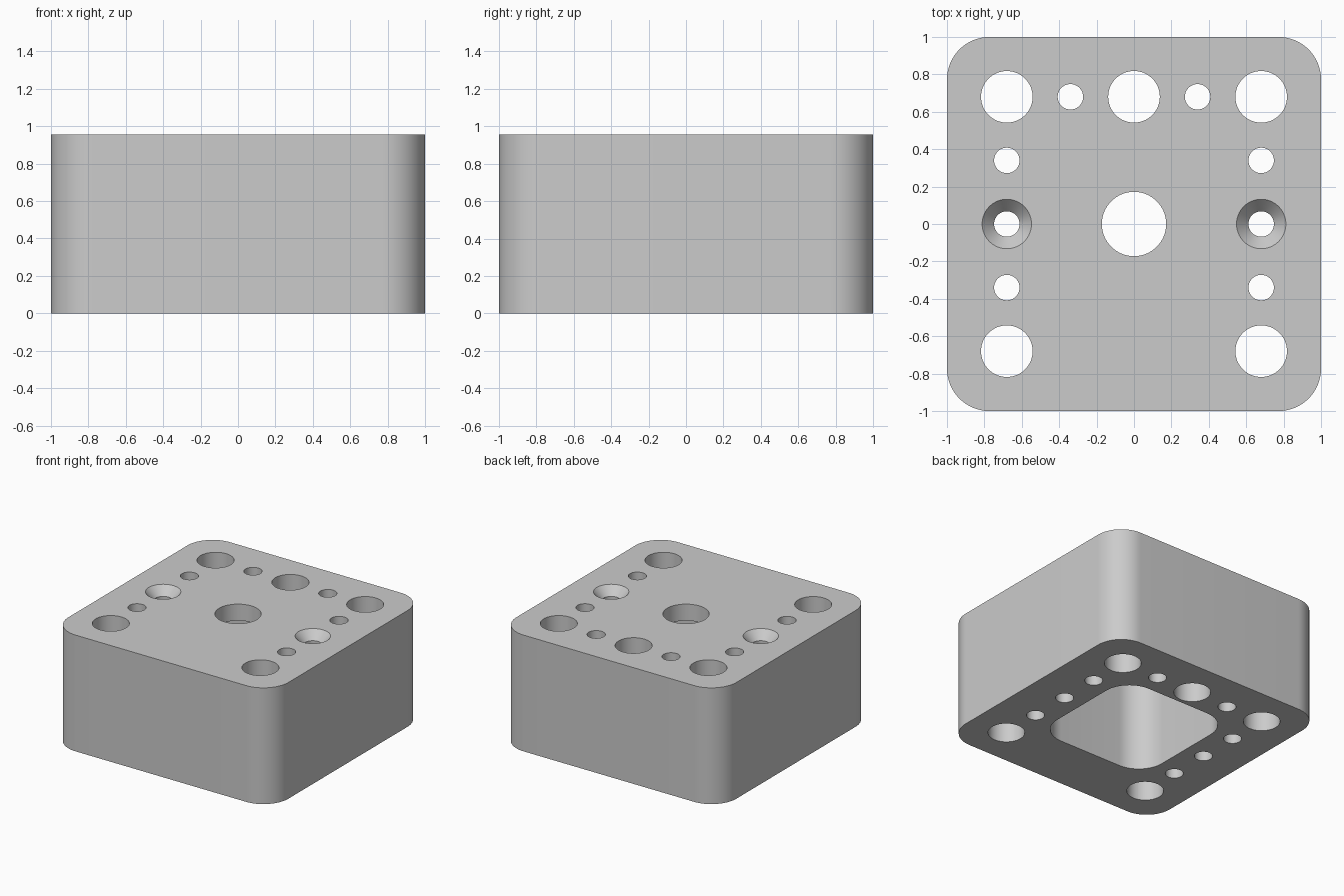
import bpy
import bmesh
from mathutils import Matrix

if "Cube" in bpy.data.objects:
    bpy.data.objects.remove(bpy.data.objects["Cube"], do_unlink=True)

HEIGHT = 0.955
PITCH = 0.68        # hole row distance from the centre
PLATE = 0.136       # thickness of the top wall
CORNER = 0.227
SMALL, LARGE, CENTRE, SINK = 0.068, 0.138, 0.172, 0.132

grey = bpy.data.materials.new("plain grey")
grey.use_nodes = True
colour = (0.6, 0.6, 0.6, 1)
grey.diffuse_color = colour
grey.node_tree.nodes["Principled BSDF"].inputs["Base Color"].default_value = colour


def finish(bm, name):
    mesh = bpy.data.meshes.new(name)
    bm.to_mesh(mesh)
    bm.free()
    mesh.materials.append(grey)
    obj = bpy.data.objects.new(name, mesh)
    bpy.context.collection.objects.link(obj)
    return obj


def rounded_block(name, half, low, high):
    """Square block with rounded upright edges."""
    bm = bmesh.new()
    bmesh.ops.create_cube(bm, size=1)
    bmesh.ops.scale(bm, vec=(2 * half, 2 * half, high - low), verts=bm.verts)
    bmesh.ops.translate(bm, vec=(0, 0, (low + high) / 2), verts=bm.verts)
    upright = [e for e in bm.edges
               if abs(e.verts[0].co.z - e.verts[1].co.z) > 0.01]
    bmesh.ops.bevel(bm, geom=upright, offset=CORNER, segments=16,
                    profile=0.5, affect='EDGES')
    return finish(bm, name)


def cylinder(name, x, y, r_low, r_high, low, high):
    bm = bmesh.new()
    bmesh.ops.create_cone(bm, cap_ends=True, segments=64, radius1=r_low,
                          radius2=r_high, depth=high - low,
                          matrix=Matrix.Translation((x, y, (low + high) / 2)))
    return finish(bm, name)


def cut(target, cutter):
    mod = target.modifiers.new("cut", 'BOOLEAN')
    mod.operation = 'DIFFERENCE'
    mod.solver = 'EXACT'
    mod.object = cutter
    bpy.context.view_layer.objects.active = target
    bpy.ops.object.modifier_apply(modifier=mod.name)
    bpy.data.objects.remove(cutter, do_unlink=True)


# Body with the open pocket underneath
body = rounded_block("housing_block", 1, 0, HEIGHT)
cut(body, rounded_block("pocket_cutter", 0.512, -0.1, HEIGHT - PLATE))

# Through holes: centre, back row and both side rows
holes = [(0, 0, CENTRE), (0, PITCH, LARGE)]
for side in (-1, 1):
    x = side * PITCH
    holes += [(x, PITCH, LARGE), (x, -PITCH, LARGE), (x / 2, PITCH, SMALL)]
    holes += [(x, y, SMALL) for y in (-PITCH / 2, 0, PITCH / 2)]
for x, y, radius in holes:
    cut(body, cylinder("hole_cutter", x, y, radius, radius, -0.1, HEIGHT + 0.1))

# Countersinks on the middle side holes, extended a little above the top
depth, extra = 0.07, 0.02
slope = (SINK - SMALL) / depth
for side in (-1, 1):
    cut(body, cylinder("countersink_cutter", side * PITCH, 0, SMALL,
                       SINK + slope * extra, HEIGHT - depth, HEIGHT + extra))

# Smooth round walls, sharp rims
bpy.ops.object.select_all(action='DESELECT')
body.select_set(True)
bpy.context.view_layer.objects.active = body
bpy.ops.object.shade_smooth_by_angle(angle=0.52)
